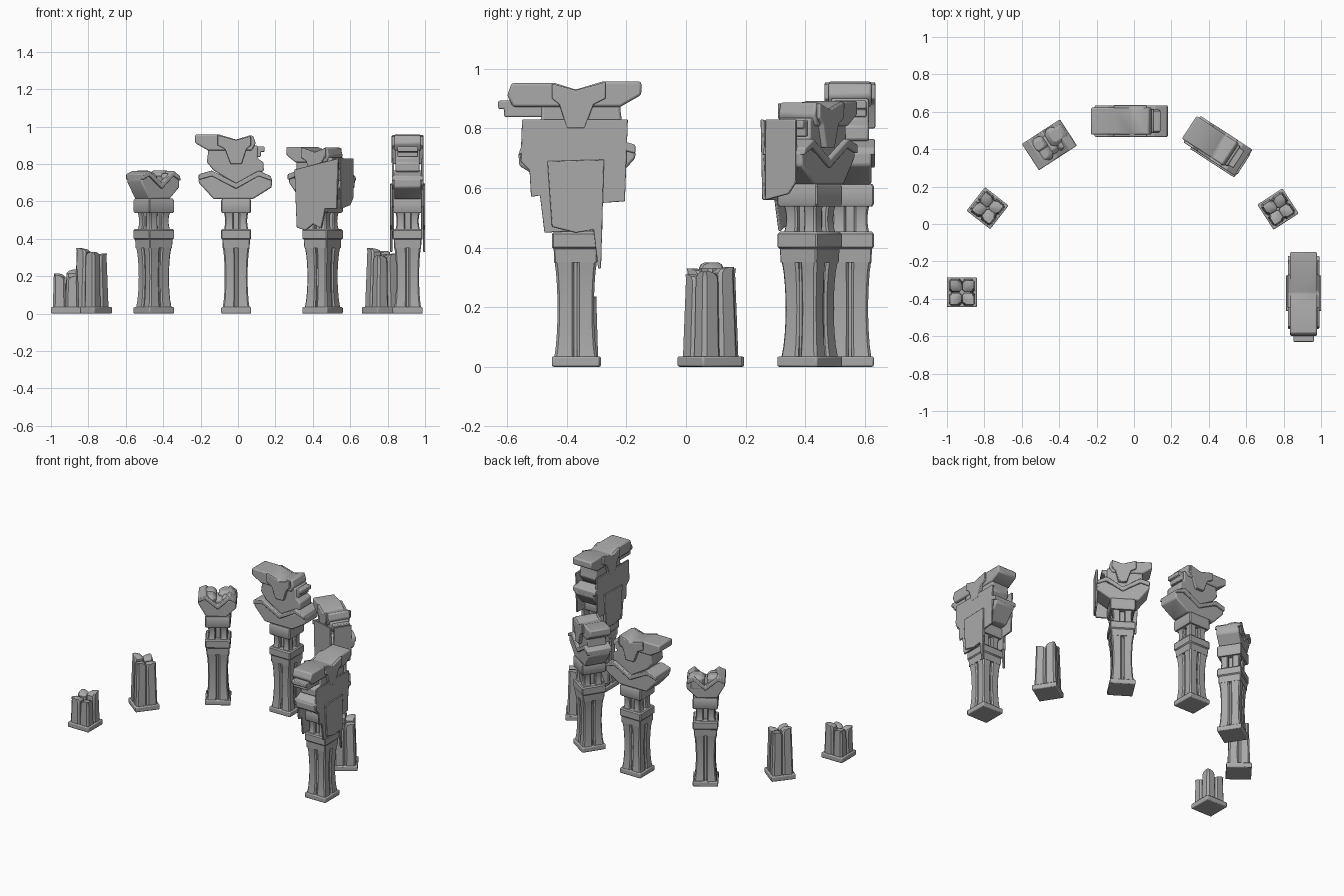
import bpy, bmesh, math
from mathutils import Matrix

cube = bpy.data.objects.get("Cube")
if cube:
    bpy.data.objects.remove(cube, do_unlink=True)

stone = bpy.data.materials.new("grey_stone")
stone.use_nodes = True
GREY = (0.4, 0.4, 0.4, 1)
stone.diffuse_color = GREY
stone.node_tree.nodes["Principled BSDF"].inputs["Base Color"].default_value = GREY


def finish(name, bm, place, bevel=0.0):
    bmesh.ops.recalc_face_normals(bm, faces=bm.faces)
    mesh = bpy.data.meshes.new(name)
    bm.to_mesh(mesh)
    bm.free()
    mesh.materials.append(stone)
    ob = bpy.data.objects.new(name, mesh)
    bpy.context.collection.objects.link(ob)
    ob.matrix_world = place
    if bevel:
        mod = ob.modifiers.new("soft_edges", "BEVEL")
        mod.width, mod.segments, mod.limit_method = bevel, 2, 'ANGLE'
    bpy.ops.object.select_all(action='DESELECT')
    ob.select_set(True)
    bpy.context.view_layer.objects.active = ob
    bpy.ops.object.shade_smooth_by_angle(angle=math.radians(35))
    return ob


def loft(name, rings, place, centre=(0, 0), corner=0.25, bevel=0.0):
    """Chamfered square rings (z, half width, x shift, y shift) joined upward."""
    bm = bmesh.new()
    loops = []
    for z, h, dx, dy in rings:
        c = h * (1 - corner)
        outline = [(h, -c), (h, c), (c, h), (-c, h), (-h, c), (-h, -c), (-c, -h), (c, -h)]
        loops.append([bm.verts.new((centre[0] + dx + x, centre[1] + dy + y, z)) for x, y in outline])
    for low, high in zip(loops, loops[1:]):
        for i in range(8):
            j = (i + 1) % 8
            bm.faces.new((low[i], low[j], high[j], high[i]))
    bm.faces.new(loops[0])
    bm.faces.new(loops[-1])
    return finish(name, bm, place, bevel)


def prism(name, outline, depth, place, y=0.0, bevel=0.008, sx=1.0, dz=0.0):
    """Front outline in x and z, extruded through the thickness."""
    bm = bmesh.new()
    face = bm.faces.new([bm.verts.new((x * sx, y - depth / 2, z + dz)) for x, z in outline])
    out = bmesh.ops.extrude_face_region(bm, geom=[face])
    bmesh.ops.translate(bm, vec=(0, depth, 0),
                        verts=[v for v in out["geom"] if isinstance(v, bmesh.types.BMVert)])
    return finish(name, bm, place, bevel)


def box(name, half, low, high, place, bevel=0.006):
    return prism(name, [(-half, low), (half, low), (half, high), (-half, high)], half * 2, place, 0, bevel)


CORNERS = [(-1, -1), (1, -1), (1, 1), (-1, 1)]


def posts(name, low, high, outer, waist, gap, place):
    """Four waisted corner posts."""
    for i, (sx, sy) in enumerate(CORNERS):
        rings = []
        for k in range(9):
            t = k / 8
            edge = outer - waist * math.sin(math.pi * t) ** 0.7
            h, c = (edge - gap) / 2, (edge + gap) / 2
            rings.append((low + (high - low) * t, h, sx * c, sy * c))
        loft(f"{name}_{i + 1}", rings, place)


# ---- Broken stumps ----
def stump(name, place, heights):
    box(name + "_base", 0.08, 0, 0.035, place)
    box(name + "_core", 0.045, 0.03, min(heights) - 0.04, place)
    for i, ((sx, sy), top) in enumerate(zip(CORNERS, heights)):
        rings = []
        for z, h in ((0.03, 0.036), (0.1, 0.034), (top - 0.05, 0.032), (top - 0.02, 0.031),
                     (top - 0.007, 0.025), (top, 0.013)):
            rings.append((z, h, sx * (0.071 - h - 0.03 * z), sy * (0.071 - h - 0.03 * z)))
        loft(f"{name}_post_{i + 1}", rings, place, corner=0.35)


# ---- Standing columns ----
def column(name, place):
    box(name + "_base", 0.08, 0, 0.035, place)
    box(name + "_shaft_core", 0.054, 0.03, 0.36, place, 0)
    posts(name + "_shaft_post", 0.03, 0.36, 0.072, 0.011, 0.005, place)
    loft(name + "_lower_collar", [(0.35, 0.072, 0, 0), (0.395, 0.074, 0, 0), (0.402, 0.08, 0, 0),
                                  (0.445, 0.08, 0, 0), (0.453, 0.074, 0, 0)], place, corner=0.06)
    box(name + "_neck_core", 0.04, 0.44, 0.55, place, 0)
    posts(name + "_neck_post", 0.44, 0.55, 0.069, 0.01, 0.014, place)
    loft(name + "_upper_collar", [(0.538, 0.075, 0, 0), (0.546, 0.08, 0, 0), (0.605, 0.08, 0, 0),
                                  (0.614, 0.075, 0, 0)], place, corner=0.06)


def capital(name, place, sx=1.0):
    prism(name + "_capital", [(-0.12, 0.612), (0.09, 0.612), (0.19, 0.675), (0.192, 0.72), (0.15, 0.745),
                              (0, 0.68), (-0.15, 0.745), (-0.2, 0.725), (-0.2, 0.7)],
          0.145, place, sx=sx)
    chevron = [(-0.2, 0.745), (-0.13, 0.765), (0, 0.697), (0.12, 0.765), (0.185, 0.735),
               (0.192, 0.71), (0.12, 0.735), (0, 0.667), (-0.13, 0.735), (-0.2, 0.715)]
    prism(name + "_chevron", chevron, 0.168, place, bevel=0.005, sx=sx)


def crown(name, place, right, dz=0.0, sx=1.0):
    """Stepped body, notched beam and keystone; right is the beam's broken end."""
    prism(name + "_body", [(-0.12, 0.765), (0, 0.69), (0.12, 0.755), (0.148, 0.76), (0.147, 0.808), (0.115, 0.83),
                           (0.115, 0.9), (-0.15, 0.9), (-0.15, 0.862), (-0.157, 0.81)],
          0.128, place, sx=sx, dz=dz)
    prism(name + "_beam", [(-0.22, 0.957), (-0.22, 0.912), (-0.15, 0.872), (right - 0.02, 0.872), (right, 0.91),
                           (right - 0.015, 0.952), (0.07, 0.952), (0, 0.93), (-0.09, 0.957)],
          0.145, place, sx=sx, dz=dz)
    prism(name + "_keystone", [(-0.1, 0.955), (-0.1, 0.9), (-0.06, 0.88), (-0.03, 0.8), (0.03, 0.8),
                               (0.055, 0.88), (0.08, 0.9), (0.08, 0.95), (0, 0.928)],
          0.17, place, bevel=0.004, sx=sx, dz=dz)
    end = max(right + 0.03, 0.152)
    prism(name + "_ledge", [(0, 0.838), (end - 0.02, 0.838), (end - 0.02, 0.865), (end, 0.865),
                            (end, 0.893), (0, 0.893)], 0.11, place, bevel=0.005, sx=sx, dz=dz)


def drape(name, outline, place, y, sx=1.0):
    prism(name, outline, 0.012, place, y, bevel=0.003, sx=sx)


def spot(x, y, degrees):
    return Matrix.Translation((x, y, 0)) @ Matrix.Rotation(math.radians(degrees), 4, 'Z')


# Stumps, then columns around the arc
stump("right_low_stump", spot(-0.92, -0.365, 0), (0.205, 0.2, 0.235, 0.215))
stump("right_tall_stump", spot(-0.783, 0.085, 52), (0.33, 0.32, 0.33, 0.35))
stump("left_tall_stump", spot(0.77, 0.08, -57), (0.35, 0.31, 0.32, 0.335))

ruin = spot(-0.45, 0.425, 33)
middle = spot(-0.01, 0.55, 0)
draped = spot(0.452, 0.415, -33)
tall = spot(0.907, -0.37, -90)
for label, place in (("ruined", ruin), ("middle", middle), ("draped", draped), ("tall", tall)):
    column(label + "_column", place)

# Ruined head with loose rubble on top
capital("ruined", ruin, 0.62)
RUBBLE = [(-0.06, -0.02, 0.05, 0.755), (0.055, 0.025, 0.052, 0.765), (0.0, 0.0, 0.055, 0.735),
          (0.06, -0.03, 0.035, 0.75), (-0.05, 0.03, 0.04, 0.765)]
for i, (x, y, h, top) in enumerate(RUBBLE):
    loft(f"ruined_rubble_{i + 1}", [(0.68, h, 0, 0), (top - 0.02, h, 0, 0), (top, h * 0.6, 0, 0)],
         ruin, (x, y), 0.4, 0.004)

capital("middle", middle)
crown("middle", middle, 0.105)
capital("draped", draped, 0.85)
crown("draped", draped, 0.1, -0.065, 0.85)
capital("tall", tall)
crown("tall", tall, 0.23)

# Torn hangings
WIDE = [(0.18, 0.83), (0.185, 0.69), (0.155, 0.66), (0.15, 0.57), (0.12, 0.575), (0.105, 0.45),
        (-0.09, 0.46), (-0.09, 0.55), (-0.165, 0.555), (-0.175, 0.83)]
NARROW = [(0.095, 0.69), (0.08, 0.47), (0.0, 0.45), (-0.06, 0.46), (-0.075, 0.33), (-0.085, 0.33), (-0.095, 0.695)]
for side, y in (("outer", 0.078), ("inner", -0.078)):
    out = math.copysign(0.01, y)
    drape(f"tall_{side}_hanging", WIDE, tall, y)
    drape(f"tall_{side}_tatter", NARROW, tall, y + out)
LONG = [(-0.12, 0.77), (-0.105, 0.46), (-0.05, 0.445), (0.0, 0.48), (0.05, 0.455), (0.075, 0.56), (0.15, 0.56), (0.16, 0.83)]
drape("draped_inner_hanging", LONG, draped, -0.088)
drape("draped_end_hanging", [(-0.07, 0.83), (-0.07, 0.56), (0.02, 0.58), (0.05, 0.62), (0.05, 0.83)],
      draped @ Matrix.Rotation(math.pi / 2, 4, 'Z'), -0.16)
